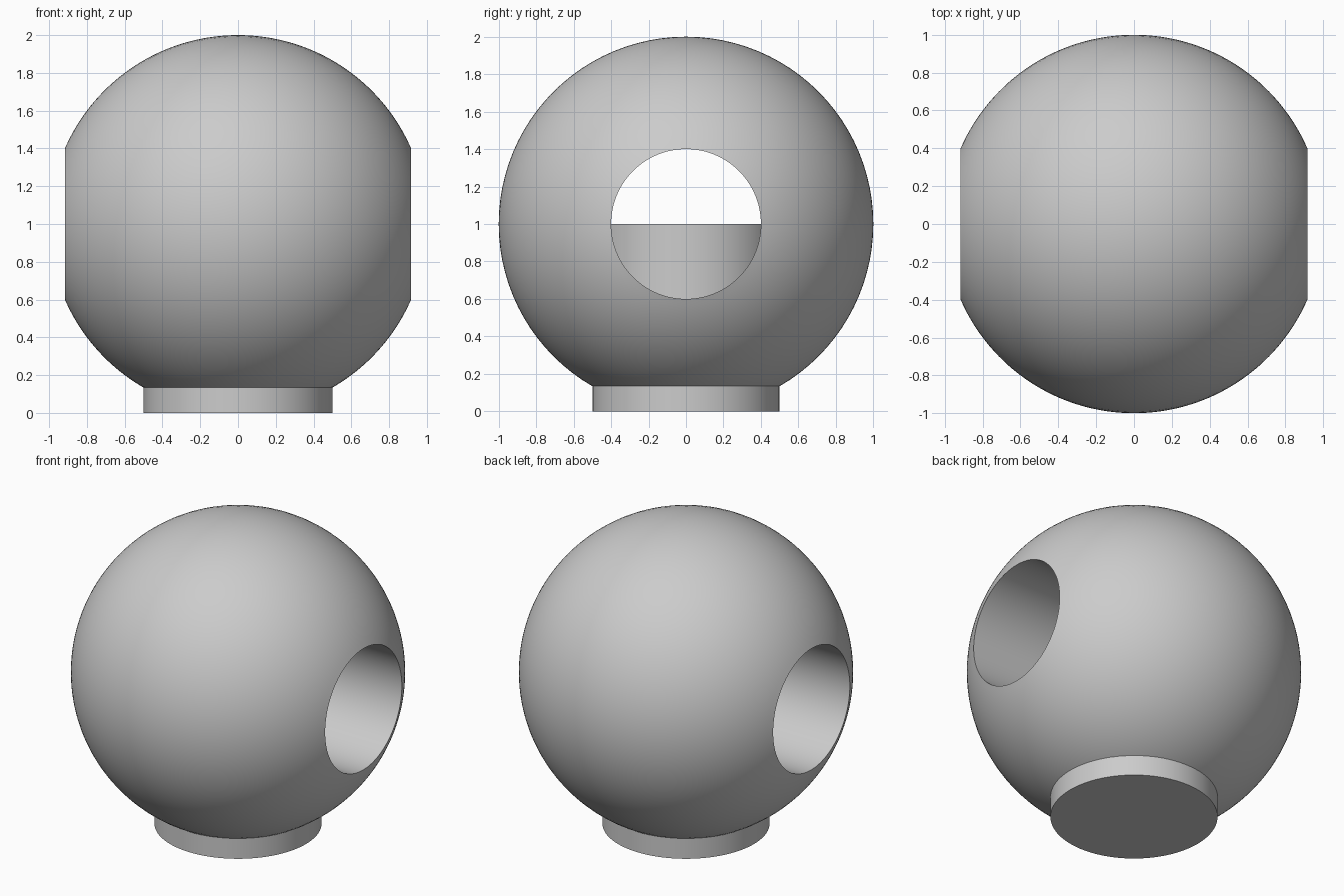
import bpy, bmesh
from math import asin, cos, sin, pi, radians

cube = bpy.data.objects.get("Cube")
if cube:
    bpy.data.objects.remove(cube, do_unlink=True)

RADIUS, HOLE, POST = 1.0, 0.4, 0.5
SEGMENTS = 96

grey = bpy.data.materials.new("plain grey")
grey.use_nodes = True
colour = (0.6, 0.6, 0.6, 1)
grey.diffuse_color = colour
grey.node_tree.nodes["Principled BSDF"].inputs["Base Color"].default_value = colour


def add_part(name, bm):
    bmesh.ops.recalc_face_normals(bm, faces=bm.faces)
    mesh = bpy.data.meshes.new(name)
    bm.to_mesh(mesh)
    bm.free()
    mesh.materials.append(grey)
    part = bpy.data.objects.new(name, mesh)
    bpy.context.collection.objects.link(part)
    bpy.ops.object.select_all(action='DESELECT')
    part.select_set(True)
    bpy.context.view_layer.objects.active = part
    bpy.ops.object.shade_smooth_by_angle(angle=radians(30))
    return part


# Ball with a straight tunnel through it, turned around the x axis
bm = bmesh.new()
start = asin(HOLE / RADIUS)
steps = 64
verts = []
for i in range(steps + 1):
    a = start + (pi - 2 * start) * i / steps
    verts.append(bm.verts.new((RADIUS * cos(a), 0, RADIUS * sin(a))))
edges = [bm.edges.new((verts[i - 1], verts[i])) for i in range(len(verts))]
bmesh.ops.spin(bm, geom=verts + edges, cent=(0, 0, 0), axis=(1, 0, 0),
               angle=2 * pi, steps=SEGMENTS, use_duplicate=False)
bmesh.ops.remove_doubles(bm, verts=bm.verts, dist=0.0001)
ball = add_part("ball", bm)
ball.location.z = RADIUS

# Round post from the ground up to the middle of the tunnel
bm = bmesh.new()
bmesh.ops.create_cone(bm, cap_ends=True, segments=SEGMENTS,
                      radius1=POST, radius2=POST, depth=RADIUS)
post = add_part("post", bm)
post.location.z = RADIUS / 2
